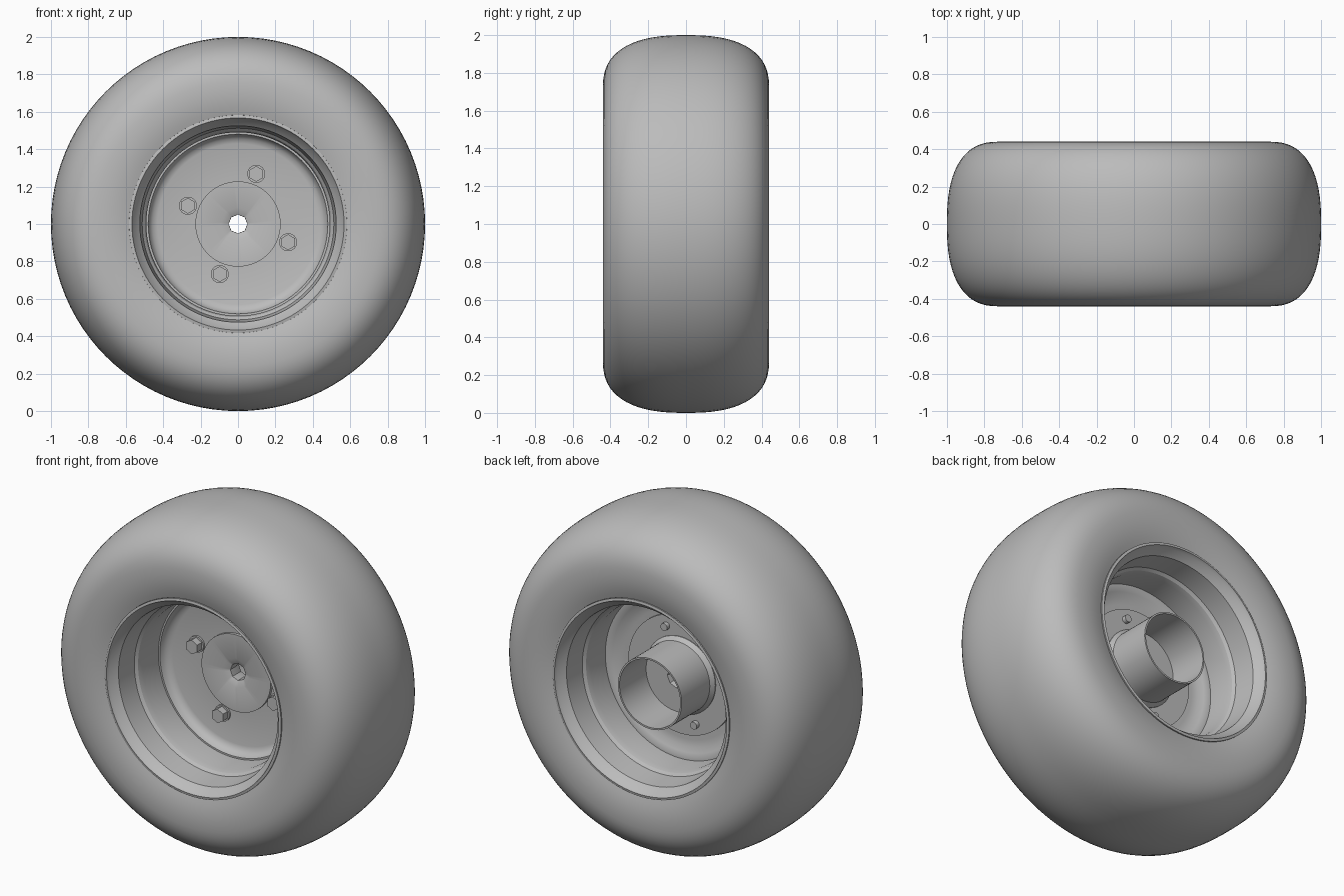
import bpy, bmesh, math
from math import pi, sin, cos

cube = bpy.data.objects.get("Cube")
if cube:
    bpy.data.objects.remove(cube, do_unlink=True)

grey = bpy.data.materials.new("plain_grey")
grey.use_nodes = True
tone = (0.5, 0.5, 0.5, 1)
grey.diffuse_color = tone
grey.node_tree.nodes["Principled BSDF"].inputs["Base Color"].default_value = tone


def finish(bm, name, angle=35):
    bmesh.ops.recalc_face_normals(bm, faces=bm.faces[:])
    mesh = bpy.data.meshes.new(name)
    bm.to_mesh(mesh)
    bm.free()
    mesh.materials.append(grey)
    ob = bpy.data.objects.new(name, mesh)
    bpy.context.collection.objects.link(ob)
    bpy.ops.object.select_all(action="DESELECT")
    ob.select_set(True)
    bpy.context.view_layer.objects.active = ob
    bpy.ops.object.shade_smooth_by_angle(angle=math.radians(angle))
    return ob


def lathe(name, profile, segs=96, facet_below=0.0, angle=35):
    """Spin a closed (radius, y) loop about the axle; small radii become octagonal."""
    bm = bmesh.new()
    rings = []
    for i in range(segs):
        a = 2 * pi * i / segs
        octagon = cos(pi / 8) / cos(a % (pi / 4) - pi / 8)
        ring = []
        for r, y in profile:
            k = r * octagon if r < facet_below else r
            ring.append(bm.verts.new((k * cos(a), y, 1 + k * sin(a))))
        rings.append(ring)
    n = len(profile)
    for i in range(segs):
        p, q = rings[i], rings[(i + 1) % segs]
        for j in range(n):
            k = (j + 1) % n
            bm.faces.new((p[j], p[k], q[k], q[j]))
    return finish(bm, name, angle)


def mirrored(half):
    """Extend a front half profile to the back."""
    return half + [(r, -y) for r, y in reversed(half)]


# Tyre: rounded tread and shoulder, then a sidewall tucking in to the rim
half = [(0.56, -0.36), (0.575, -0.405)]
half += [(0.575 + 0.145 * t, -0.44 + 0.025 * (1 - t) ** 2) for t in (0.05, 0.25, 0.5, 0.75)]
for i in range(17):
    a = pi / 2 * (1 - i / 16.5)
    half.append((0.72 + 0.28 * cos(a) ** 0.8, -0.44 * sin(a) ** 0.8))
lathe("tyre", mirrored(half))

# Rim: flange, bead seat and drop centre as one thin shell
inner = [(0.58, -0.39), (0.582, -0.425), (0.567, -0.428), (0.56, -0.41), (0.525, -0.375),
         (0.512, -0.245), (0.498, -0.23), (0.49, -0.2)]
outer = [(0.505, -0.19), (0.53, -0.25), (0.545, -0.365)]
lathe("rim", mirrored(inner) + [(r, -y) for r, y in reversed(outer)] + outer, angle=28)

# Wheel disc: dished plate with a rolled edge meeting the rim
lathe("wheel_disc", [(0.19, 0.0), (0.43, 0.0), (0.455, -0.008), (0.473, -0.027), (0.48, -0.05),
                     (0.495, -0.05), (0.495, 0.06), (0.475, 0.06), (0.45, 0.05),
                     (0.42, 0.035), (0.38, 0.03), (0.19, 0.03)])

# Hub: round cap with an octagonal countersunk axle hole
lathe("hub_cap", [(0.05, 0.05), (0.0505, -0.0), (0.09, -0.018), (0.228, -0.018),
                  (0.228, 0.05), (0.2, 0.09), (0.06, 0.09)], 64, facet_below=0.1, angle=30)
lathe("hub_flange", [(0.19, 0.02), (0.35, 0.02), (0.35, 0.045), (0.19, 0.045)], 64)
lathe("hub_tube", [(0.2, 0.03), (0.21, 0.03), (0.21, 0.34), (0.2, 0.34)], 64)


# Bolts: hex head on a washer in front, stud end behind
def cylinder(bm, radius, y0, y1, sides):
    made = bmesh.ops.create_cone(bm, cap_ends=True, segments=sides, radius1=radius,
                                 radius2=radius, depth=abs(y1 - y0))["verts"]
    for v in made:
        x, y, z = v.co
        v.co = (x, z + (y0 + y1) / 2, y)


for i, name in enumerate(("upper", "right", "lower", "left")):
    bm = bmesh.new()
    cylinder(bm, 0.048, -0.012, 0.01, 24)
    cylinder(bm, 0.042, -0.055, -0.01, 6)
    cylinder(bm, 0.022, 0.0, 0.07, 16)
    a = math.radians(70) + i * pi / 2
    for v in bm.verts:
        v.co.x += 0.285 * cos(a)
        v.co.z += 1 + 0.285 * sin(a)
    finish(bm, "bolt_" + name)
